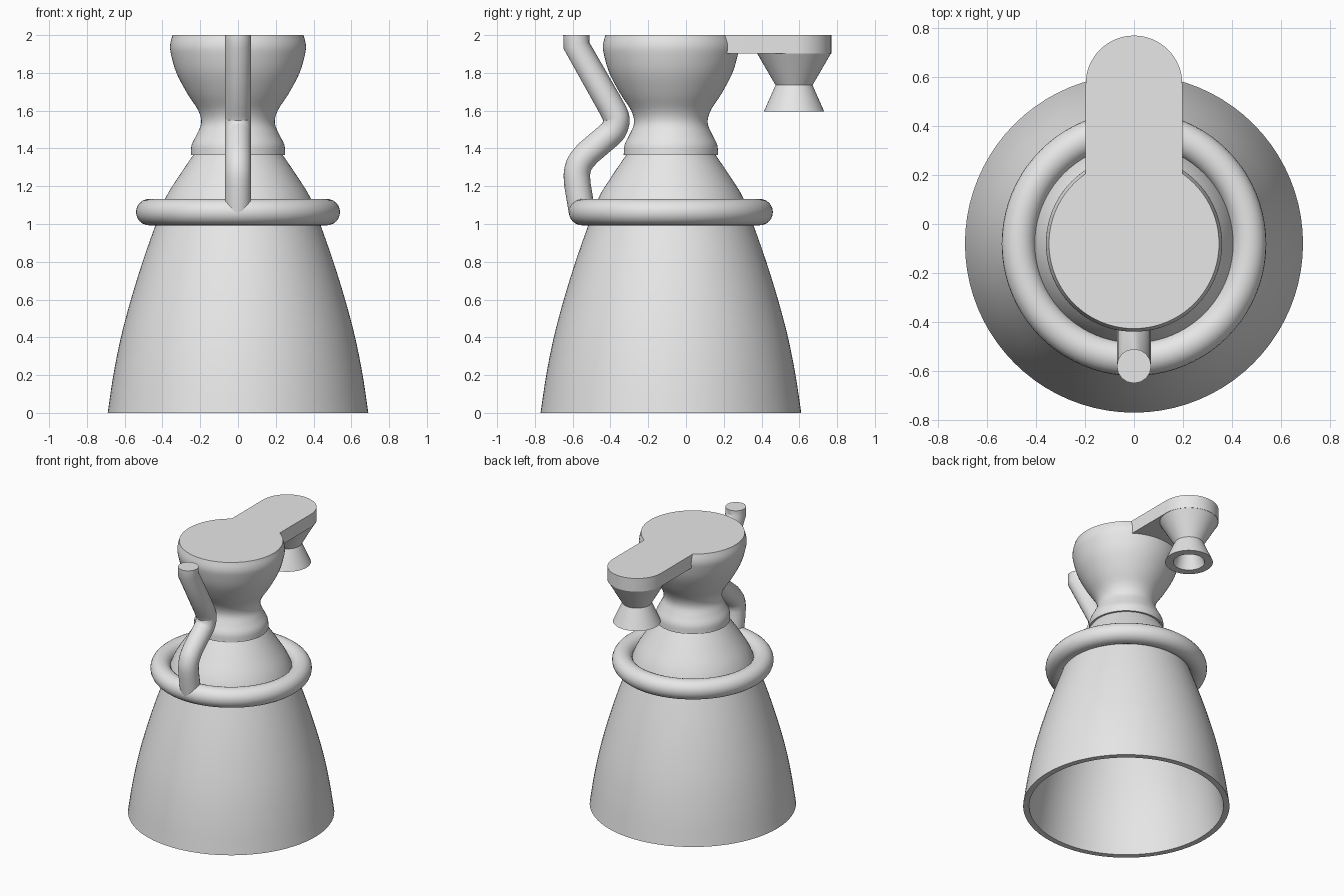
import bpy, bmesh, math
from mathutils import Vector

if "Cube" in bpy.data.objects:
    bpy.data.objects.remove(bpy.data.objects["Cube"])

AXIS_Y = -0.08
ARM_Y = 0.572

metal = bpy.data.materials.new("grey metal")
metal.use_nodes = True
metal.diffuse_color = (0.8, 0.8, 0.8, 1)
metal.node_tree.nodes["Principled BSDF"].inputs["Base Color"].default_value = (0.8, 0.8, 0.8, 1)


def finish(obj):
    obj.data.materials.append(metal)
    bpy.ops.object.select_all(action="DESELECT")
    obj.select_set(True)
    bpy.context.view_layer.objects.active = obj
    bpy.ops.object.shade_smooth_by_angle(angle=math.radians(30))
    return obj


def add_mesh(name, bm, location=(0, 0, 0)):
    bmesh.ops.recalc_face_normals(bm, faces=bm.faces)
    mesh = bpy.data.meshes.new(name)
    bm.to_mesh(mesh)
    bm.free()
    obj = bpy.data.objects.new(name, mesh)
    obj.location = location
    bpy.context.collection.objects.link(obj)
    return finish(obj)


def smooth(points, steps=4):
    """Catmull-Rom curve through the points."""
    p = [Vector(q) for q in points]
    p = [2 * p[0] - p[1]] + p + [2 * p[-1] - p[-2]]
    out = []
    for a, b, c, d in zip(p, p[1:], p[2:], p[3:]):
        for i in range(steps):
            t = i / steps
            out.append(0.5 * (2 * b + (c - a) * t + (2 * a - 5 * b + 4 * c - d) * t * t
                              + (3 * b - a - 3 * c + d) * t ** 3))
    return out + [p[-2]]


def lathe(name, sections, y, segments=80):
    """Spin (radius, height) sections round z; the ends are capped."""
    bm = bmesh.new()
    rings = []
    for r, z in [q for s in sections for q in s]:
        angles = [math.tau * i / segments for i in range(segments)]
        rings.append([bm.verts.new((r * math.cos(a), r * math.sin(a), z)) for a in angles])
    for low, high in zip(rings, rings[1:]):
        for i in range(segments):
            j = (i + 1) % segments
            bm.faces.new((low[i], low[j], high[j], high[i]))
    bm.faces.new(rings[0])
    bm.faces.new(rings[-1])
    return add_mesh(name, bm, (0, y, 0))


# Hollow bell, collar and bulb in one turned body
inside = smooth([(0.18, 1.36), (0.34, 1.12), (0.46, 0.8), (0.58, 0.4), (0.65, 0)])
bell = smooth([(0.69, 0), (0.66, 0.2), (0.62, 0.4), (0.567, 0.6), (0.505, 0.8),
               (0.435, 1.0), (0.385, 1.135), (0.315, 1.25), (0.237, 1.365)])
bulb = smooth([(0.25, 1.365), (0.245, 1.42), (0.218, 1.475), (0.195, 1.535),
               (0.21, 1.6), (0.268, 1.69), (0.326, 1.8), (0.355, 1.9), (0.359, 1.95), (0.347, 2.0)])
lathe("engine_bell", [inside, bell, bulb], AXIS_Y)

# Ring manifold
bpy.ops.mesh.primitive_torus_add(major_radius=0.47, minor_radius=0.07, major_segments=80,
                                 minor_segments=24, location=(0, AXIS_Y, 1.063))
ring = bpy.context.object
ring.name = "ring_manifold"
finish(ring)

# Side arm with a rounded end
bm = bmesh.new()
outline = [(0.197, 0)]
for i in range(33):
    a = math.pi * i / 32
    outline.append((0.197 * math.cos(a), ARM_Y + 0.197 * math.sin(a)))
outline.append((-0.197, 0))
base = bm.faces.new([bm.verts.new((x, y, 1.903)) for x, y in outline])
grown = bmesh.ops.extrude_face_region(bm, geom=[base])["geom"]
top = [v for v in grown if isinstance(v, bmesh.types.BMVert)]
bmesh.ops.translate(bm, verts=top, vec=(0, 0, 0.097))
add_mesh("side_arm", bm)

# Small exhaust nozzle under the arm
lathe("exhaust_nozzle", [[(0.06, 1.73), (0.105, 1.595), (0.16, 1.595),
                          (0.098, 1.735), (0.196, 1.904)]], ARM_Y, 48)

# Bent feed pipe at the front: mitred at the top, rounded at both elbows
path = [(-0.58, 2.0), (-0.58, 1.945)]
path += [tuple(p) for p in smooth([(-0.41, 1.645), (-0.378, 1.585), (-0.368, 1.545),
                                   (-0.385, 1.495), (-0.42, 1.46)])]
path += [tuple(p) for p in smooth([(-0.52, 1.375), (-0.56, 1.325), (-0.577, 1.27),
                                   (-0.575, 1.21)])]
path.append((-0.55, 1.06))
curve = bpy.data.curves.new("feed_pipe", "CURVE")
curve.dimensions = "3D"
curve.bevel_depth = 0.07
curve.bevel_resolution = 6
curve.use_fill_caps = True
spline = curve.splines.new("POLY")
spline.points.add(len(path) - 1)
for point, (y, z) in zip(spline.points, path):
    point.co = (0, y, z, 1)
pipe = bpy.data.objects.new("feed_pipe", curve)
bpy.context.collection.objects.link(pipe)
bpy.ops.object.select_all(action="DESELECT")
pipe.select_set(True)
bpy.context.view_layer.objects.active = pipe
bpy.ops.object.convert(target="MESH")
finish(bpy.context.object)
